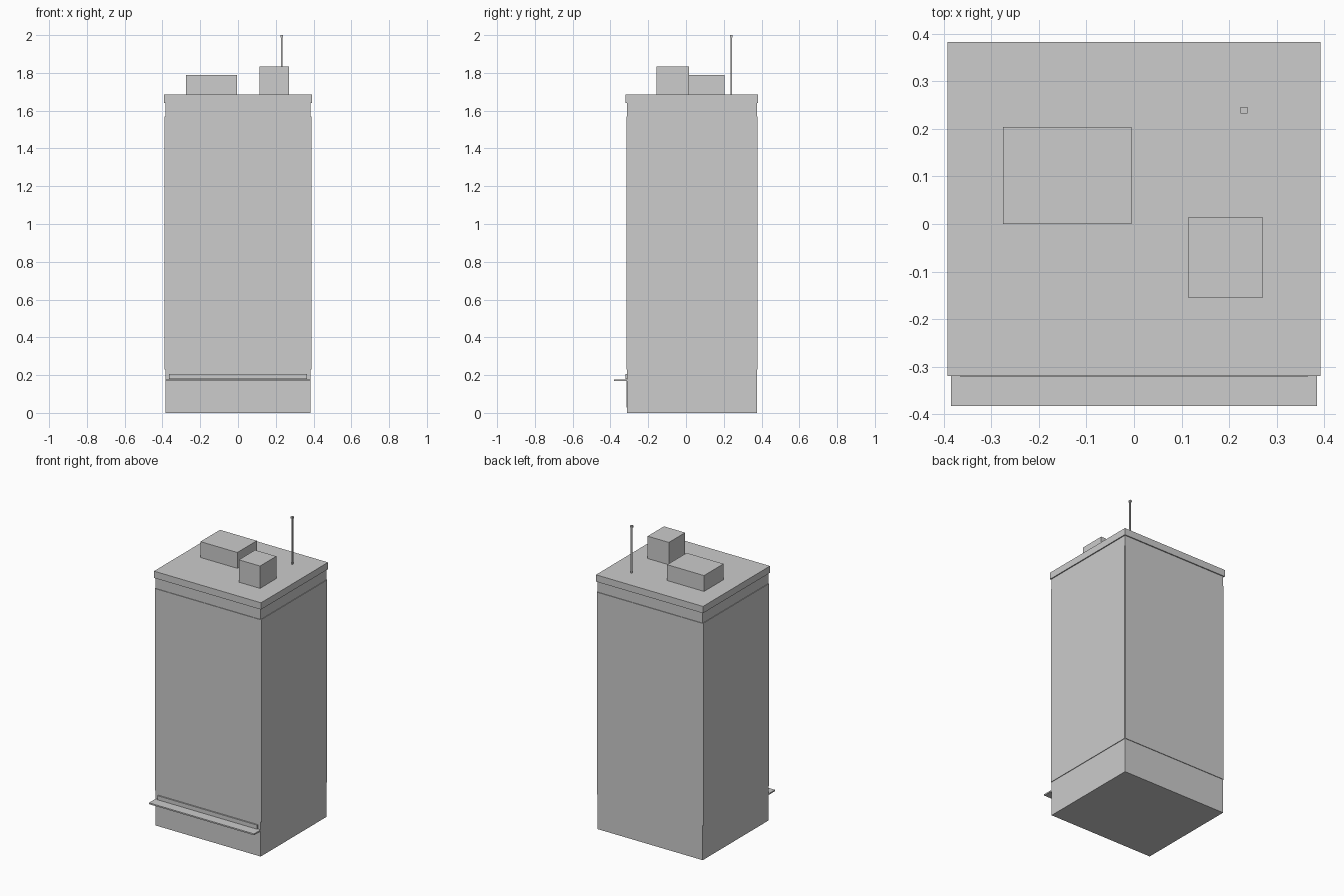
import bpy

default_cube = bpy.data.objects.get("Cube")
if default_cube:
    bpy.data.objects.remove(default_cube, do_unlink=True)

# One plain material for the whole building
grey = bpy.data.materials.new("light_grey")
grey.use_nodes = True
colour = (0.604, 0.604, 0.604, 1)
grey.diffuse_color = colour
for node in grey.node_tree.nodes:
    if node.type == 'BSDF_PRINCIPLED':
        node.inputs["Base Color"].default_value = colour


def box(name, x, y, z):
    """Axis-aligned box from (min, max) pairs."""
    spans = (x, y, z)
    bpy.ops.mesh.primitive_cube_add(size=1, location=[(a + b) / 2 for a, b in spans])
    obj = bpy.context.object
    obj.name = name
    for v in obj.data.vertices:
        for i, (a, b) in enumerate(spans):
            v.co[i] *= b - a
    obj.data.materials.append(grey)
    return obj


half = 0.385
front, back = -0.312, 0.375
lip = 0.007
skin = 0.004
parapet_bottom, roof = 1.64, 1.685

# Tower and overhanging roof slab
box("tower", (-half, half), (front, back), (0, parapet_bottom))
box("roof_slab", (-half - lip, half + lip), (front - lip, back + lip),
    (parapet_bottom, roof))

# Thin facade panels on the upper storeys
storeys = (0.23, 1.57)
box("front_facade", (-half, half), (front - skin, front), storeys)
box("back_facade", (-half, half), (back, back + skin), storeys)
for name, side in (("left_facade", 1), ("right_facade", -1)):
    box(name, sorted((side * half, side * (half + skin))), (front, back), storeys)

# Street level: shop window, canopy and blank sign board
box("shop_window", (-0.363, 0.363), (front - skin, front), (0.028, 0.168))
box("canopy", (-half, half), (-0.382, front), (0.168, 0.177))
box("sign_board", (-0.365, 0.365), (-0.321, front), (0.179, 0.206))

# Rooftop units and mast
box("plant_room", (-0.275, -0.005), (0, 0.204), (roof, 1.79))
box("lift_housing", (0.115, 0.27), (-0.155, 0.015), (roof, 1.833))


def post(name, radius, z):
    box(name, (0.231 - radius, 0.231 + radius), (0.239 - radius, 0.239 + radius), z)


post("mast", 0.004, (roof, 1.988))
post("mast_tip", 0.007, (1.987, 2))
